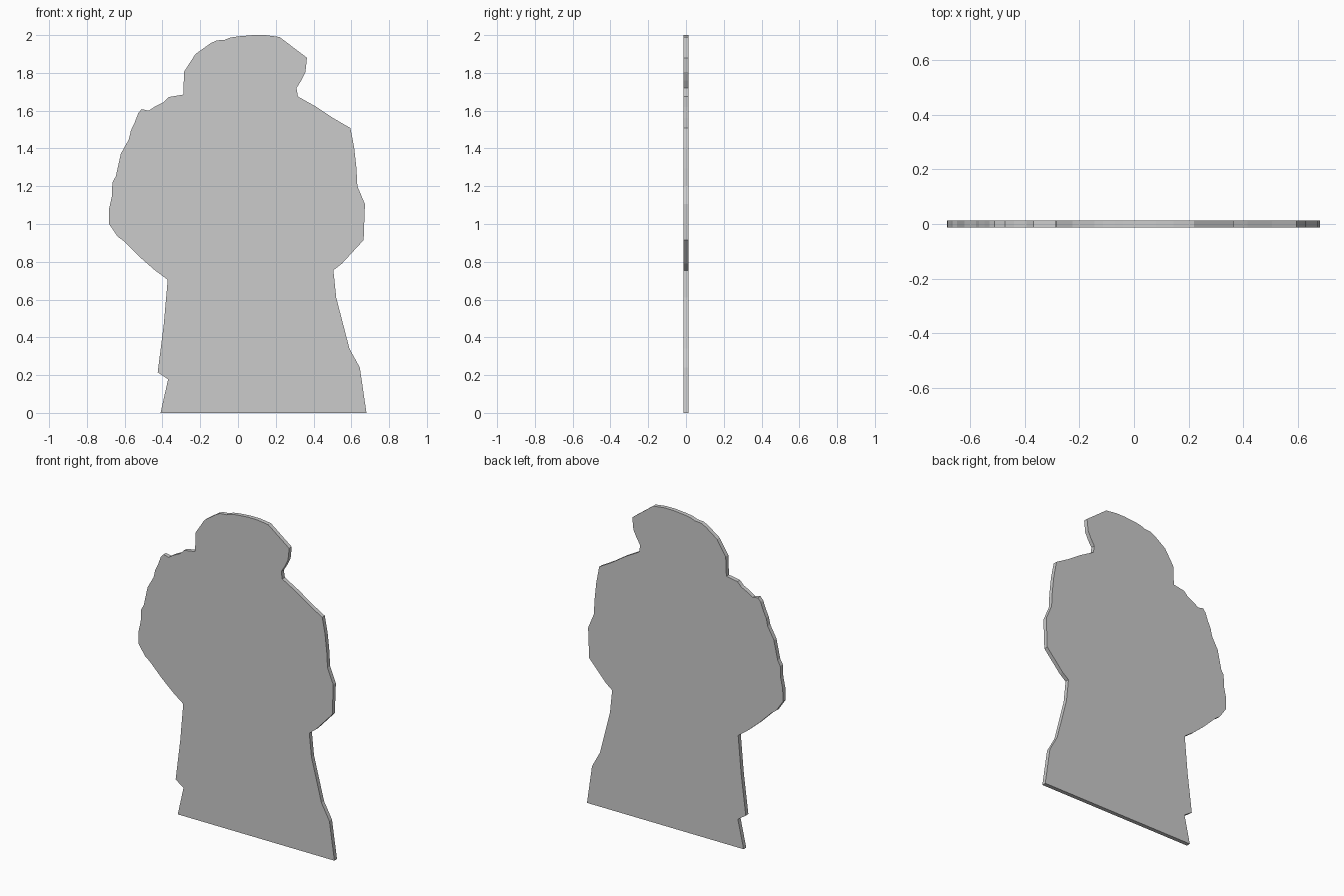
import bpy
import bmesh

THICKNESS = 0.026

# Silhouette halves, both listed from the base up to the crown (x, z)
right_side = [
    (0.68, 0), (0.645, 0.24), (0.59, 0.34), (0.52, 0.61), (0.505, 0.755),
    (0.55, 0.79), (0.665, 0.915), (0.672, 1.105), (0.632, 1.2), (0.627, 1.295),
    (0.615, 1.405), (0.595, 1.508), (0.505, 1.56), (0.415, 1.62), (0.317, 1.675),
    (0.31, 1.72), (0.335, 1.76), (0.357, 1.805), (0.365, 1.88), (0.22, 1.99),
    (0.145, 2.0),
]
left_side = [
    (-0.41, 0), (-0.37, 0.178), (-0.425, 0.215), (-0.393, 0.468), (-0.372, 0.705),
    (-0.44, 0.755), (-0.52, 0.825), (-0.605, 0.91), (-0.637, 0.933), (-0.684, 1.002),
    (-0.682, 1.082), (-0.668, 1.145), (-0.665, 1.22), (-0.647, 1.252), (-0.62, 1.373),
    (-0.578, 1.447), (-0.567, 1.495), (-0.547, 1.537), (-0.528, 1.587), (-0.51, 1.608),
    (-0.473, 1.6), (-0.44, 1.622), (-0.393, 1.645), (-0.367, 1.672), (-0.29, 1.685),
    (-0.285, 1.807), (-0.225, 1.9), (-0.145, 1.957), (-0.113, 1.972), (-0.07, 1.975),
    (-0.04, 1.987), (0.0, 1.993), (0.08, 2.0),
]

# Flat standee panel: one outline face extruded front to back
bm = bmesh.new()
outline = right_side + left_side[::-1]
face = bm.faces.new([bm.verts.new((x, -THICKNESS / 2, z)) for x, z in outline])
extruded = bmesh.ops.extrude_face_region(bm, geom=[face], use_keep_orig=True)["geom"]
moved = [v for v in extruded if isinstance(v, bmesh.types.BMVert)]
bmesh.ops.translate(bm, verts=moved, vec=(0, THICKNESS, 0))
bmesh.ops.recalc_face_normals(bm, faces=bm.faces)

mesh = bpy.data.meshes.new("standee_panel")
bm.to_mesh(mesh)
bm.free()
bpy.context.collection.objects.link(bpy.data.objects.new("standee_panel", mesh))
